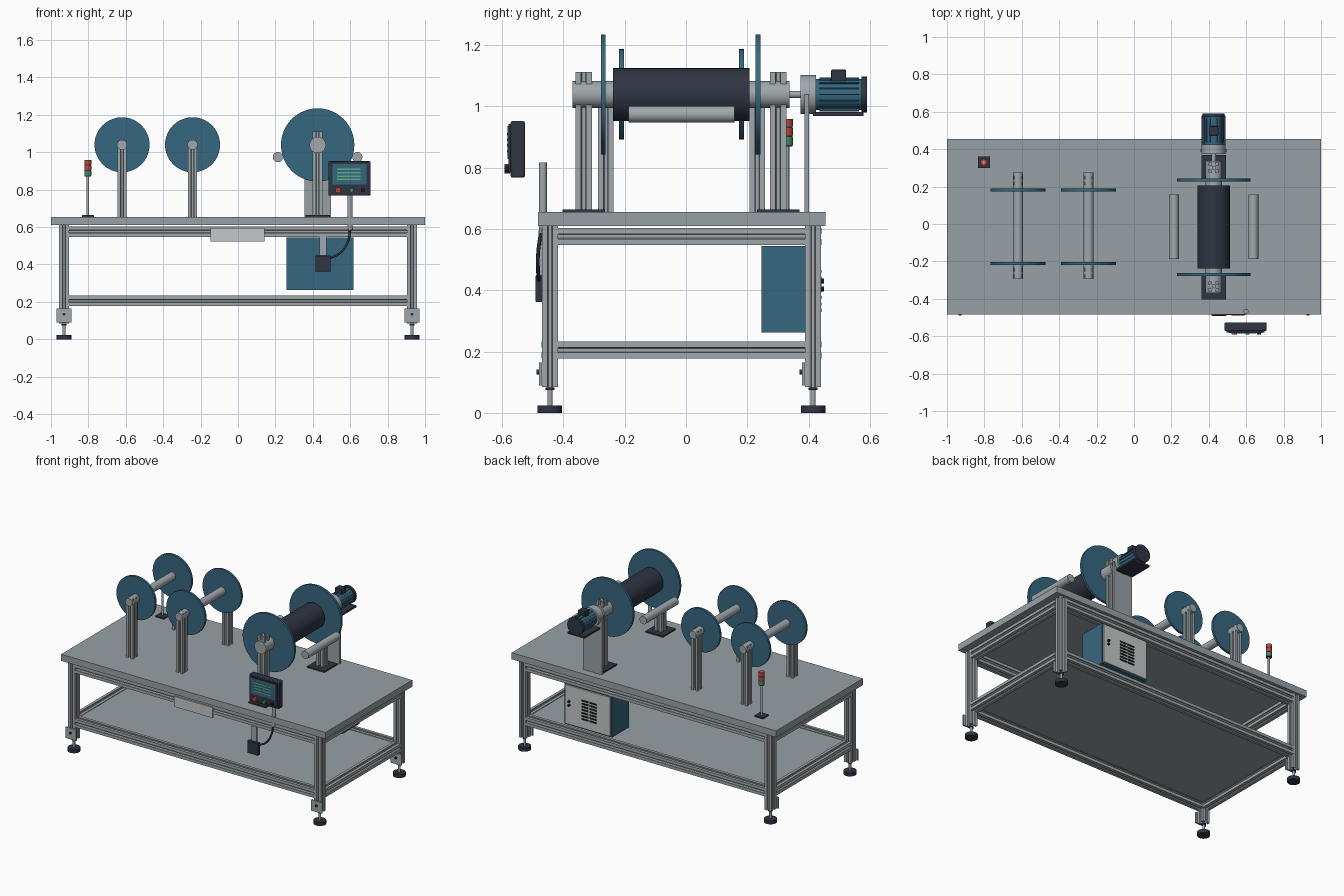
import bpy, bmesh, math
from mathutils import Vector, Matrix

if "Cube" in bpy.data.objects:
    bpy.data.objects.remove(bpy.data.objects["Cube"])


def material(name, rgb):
    m = bpy.data.materials.new(name)
    m.diffuse_color = (*rgb, 1)
    m.use_nodes = True
    m.node_tree.nodes["Principled BSDF"].inputs["Base Color"].default_value = m.diffuse_color
    return m


GREY = material("painted grey", (0.31, 0.355, 0.375))
ALU = material("aluminium", (0.35, 0.39, 0.41))
NAVY = material("dark navy", (0.028, 0.035, 0.055))
BLUE = material("steel blue", (0.037, 0.135, 0.215))
PALE = material("pale panel", (0.56, 0.58, 0.58))
RED = material("signal red", (0.50, 0.06, 0.045))
GREEN = material("signal green", (0.05, 0.27, 0.14))
LINE = material("screen green", (0.12, 0.42, 0.25))
BLACK = material("black", (0.012, 0.012, 0.015))


def finish(name, bm, mat):
    bmesh.ops.recalc_face_normals(bm, faces=bm.faces)
    me = bpy.data.meshes.new(name)
    bm.to_mesh(me)
    bm.free()
    me.materials.append(mat)
    ob = bpy.data.objects.new(name, me)
    bpy.context.collection.objects.link(ob)
    return ob


def box(name, mat, x, y, z, bevel=0):
    """Box from (min, max) pairs."""
    bm = bmesh.new()
    bmesh.ops.create_cube(bm, size=1)
    for v in bm.verts:
        v.co = Vector([(r[0] + r[1]) / 2 + c * (r[1] - r[0]) for r, c in zip((x, y, z), v.co)])
    ob = finish(name, bm, mat)
    if bevel:
        b = ob.modifiers.new("bevel", 'BEVEL')
        b.width = bevel
        b.segments = 2
    return ob


def along(a, b):
    a, b = Vector(a), Vector(b)
    return Matrix.Translation((a + b) / 2) @ (b - a).to_track_quat('Z', 'Y').to_matrix().to_4x4(), (b - a).length


def rod(name, mat, a, b, r, n=40):
    """Cylinder from point a to point b."""
    m, d = along(a, b)
    bm = bmesh.new()
    bmesh.ops.create_cone(bm, cap_ends=True, segments=n, radius1=r, radius2=r, depth=d, matrix=m)
    return finish(name, bm, mat)


def profile(name, a, b, size=0.052):
    """Slotted aluminium section from a to b."""
    h = size / 2
    side = [(h, -h), (h, -.3 * h), (.77 * h, -.3 * h), (.77 * h, -.52 * h), (.35 * h, -.2 * h),
            (.35 * h, .2 * h), (.77 * h, .52 * h), (.77 * h, .3 * h), (h, .3 * h)]
    m, d = along(a, b)
    bm = bmesh.new()
    vs = []
    for k in range(4):
        rot = Matrix.Rotation(k * math.pi / 2, 3, 'Z')
        vs += [bm.verts.new(rot @ Vector((p[0], p[1], -d / 2))) for p in side]
    f = bm.faces.new(vs)
    ext = bmesh.ops.extrude_face_region(bm, geom=[f], use_keep_orig=True)
    bmesh.ops.translate(bm, vec=(0, 0, d), verts=[g for g in ext["geom"] if isinstance(g, bmesh.types.BMVert)])
    bm.transform(m)
    return finish(name, bm, ALU)


# Table top and lower shelf
YF, YR, XL = -0.444, 0.415, 0.93
YC = (YF + YR) / 2
box("table_top", GREY, (-1, 1), (-0.483, 0.455), (0.61, 0.655))
box("lower_shelf", GREY, (-0.91, 0.91), (YF + .015, YR - .015), (0.215, 0.229))

# Legs, levelling feet and corner plates
for sx in (-1, 1):
    for y in (YF, YR):
        x = sx * XL
        profile("leg", (x, y, 0.085), (x, y, 0.61))
        rod("foot_pad", NAVY, (x, y, 0), (x, y, 0.024), 0.04)
        rod("foot_stem", ALU, (x, y, 0.02), (x, y, 0.09), 0.008, 20)
        rod("foot_nut", NAVY, (x, y, 0.074), (x, y, 0.083), 0.015, 6)
        box("foot_plate", ALU, (x - .04, x + .04), (y - .036, y - .026), (0.09, 0.165))
        rod("foot_bolt", NAVY, (x, y - .044, 0.134), (x, y - .03, 0.134), 0.008, 16)

# Horizontal rails
for z in (0.576, 0.205):
    for y in (YF, YR):
        profile("long_rail", (-XL + .026, y, z), (XL - .026, y, z), 0.056)
    for sx in (-1, 1):
        profile("short_rail", (sx * XL, YF + .026, z), (sx * XL, YR - .026, z), 0.056)

# Two supply reels
for x in (-0.62, -0.243):
    for s in (-1, 1):
        y = YC + s * 0.247
        profile("reel_post", (x, y, 0.655), (x, y, 1.06), 0.05)
        y = YC + s * 0.196
        rod("reel_disc", BLUE, (x, y - .008, 1.04), (x, y + .008, 1.04), 0.147, 64)
    rod("reel_shaft", ALU, (x, -0.295, 1.04), (x, 0.275, 1.04), 0.027)

# Main winding reel
X, Z = 0.426, 1.039
rod("main_drum", NAVY, (X, -0.239, Z), (X, 0.207, Z), 0.086, 64)
rod("main_shaft", ALU, (X, -0.37, Z), (X, 0.337, Z), 0.044)
for yd, yp in ((-0.270, -0.334), (0.235, 0.301)):
    rod("main_disc", BLUE, (X, yd - .008, Z), (X, yd + .008, Z), 0.196, 64)
    profile("main_post", (X, yp, 0.66), (X, yp, 1.112), 0.054)
    box("main_post_base", NAVY, (X - .066, X + .066), (yp - .069, yp + .069), (0.655, 0.664))

# Guide rollers
for x in (0.213, 0.638):
    rod("guide_roller", ALU, (x, -0.187, 0.974), (x, 0.159, 0.974), 0.027)

# Drive motor on its stand
rod("drive_shaft", ALU, (X, 0.33, Z), (X, 0.38, Z), 0.012, 24)
box("motor_stand", GREY, (X - .071, X + .071), (0.386, 0.402), (0.655, 1.04))
rod("motor_flange", ALU, (X, 0.373, Z), (X, 0.425, Z), 0.064)
rod("motor_body", BLUE, (X, 0.42, Z), (X, 0.575, Z), 0.051)
for k in range(16):
    a = k * math.pi / 8
    fin = box("motor_fin", BLUE, (0.045, 0.056), (0.435, 0.565), (-.002, .002))
    fin.data.transform(Matrix.Translation((X, 0, Z)) @ Matrix.Rotation(a, 4, 'Y'))
rod("motor_cowl", NAVY, (X, 0.572, Z), (X, 0.591, Z), 0.059)
box("motor_base", NAVY, (X - .064, X + .064), (0.415, 0.58), (0.969, 0.982))
box("motor_terminal_box", NAVY, (X - .026, X + .026), (0.474, 0.523), (1.07, 1.12), .003)

# Control panel with screen and buttons
box("panel_case", NAVY, (0.484, 0.709), (-0.572, -0.526), (0.768, 0.952), .005)
box("panel_face", NAVY, (0.494, 0.699), (-0.579, -0.57), (0.785, 0.943))
box("screen", BLUE, (0.506, 0.687), (-0.582, -0.578), (0.828, 0.936))
for i in range(4):
    z = 0.91 - i * 0.0185
    box("screen_line", LINE, (0.53, 0.655), (-0.585, -0.581), (z - .004, z + .004))
for x, mat, r in ((0.535, RED, .015), (0.607, GREEN, .011), (0.668, BLACK, .011)):
    rod("panel_button", mat, (x, -0.592, 0.797), (x, -0.575, 0.797), r, 24)
rod("panel_pole", ALU, (0.599, -0.467, 0.585), (0.599, -0.467, 0.817), 0.013, 24)

# Junction box, bracket and cable
box("junction_box", NAVY, (0.414, 0.495), (-0.491, -0.468), (0.362, 0.448), .003)
box("junction_bracket", ALU, (0.437, 0.474), (-0.478, -0.468), (0.44, 0.55))
cu = bpy.data.curves.new("cable", 'CURVE')
cu.dimensions = '3D'
cu.bevel_depth = 0.006
cu.bevel_resolution = 2
sp = cu.splines.new('BEZIER')
path = [(0.599, -0.472, 0.60), (0.59, -0.482, 0.53), (0.55, -0.483, 0.465), (0.485, -0.48, 0.43)]
sp.bezier_points.add(len(path) - 1)
for p, c in zip(sp.bezier_points, path):
    p.co = c
    p.handle_left_type = p.handle_right_type = 'AUTO'
cu.materials.append(NAVY)
bpy.context.collection.objects.link(bpy.data.objects.new("cable", cu))

# Front name plate (blank)
box("front_plate", PALE, (-0.147, 0.143), (-0.481, -0.470), (0.524, 0.595))

# Electrical cabinet
box("cabinet", BLUE, (0.259, 0.617), (0.246, 0.430), (0.263, 0.545))
box("cabinet_door", PALE, (0.268, 0.608), (0.429, 0.439), (0.272, 0.537))
for i in range(7):
    z = 0.335 + i * 0.021
    for x in (0.395, 0.455):
        box("vent_slot", BLACK, (x - .026, x + .026), (0.438, 0.443), (z - .005, z + .005))
for z in (0.405, 0.43):
    rod("door_lock", BLACK, (0.575, 0.436, z), (0.575, 0.451, z), 0.008, 16)

# Signal tower
x, y = -0.803, 0.33
box("tower_base", NAVY, (x - .032, x + .032), (y - .03, y + .03), (0.655, 0.664))
rod("tower_pole", ALU, (x, y, 0.66), (x, y, 0.96), 0.007, 16)
for z, mat in ((0.875, GREEN), (0.905, RED), (0.935, RED)):
    rod("tower_lamp", mat, (x, y, z), (x, y, z + .025), 0.019, 24)
    rod("tower_ring", NAVY, (x, y, z - .005), (x, y, z), 0.018, 24)

# Smooth round surfaces, keep edges sharp
for ob in bpy.context.scene.objects:
    if ob.type == 'MESH':
        ob.select_set(True)
        bpy.context.view_layer.objects.active = ob
bpy.ops.object.shade_smooth_by_angle(angle=math.radians(30))
